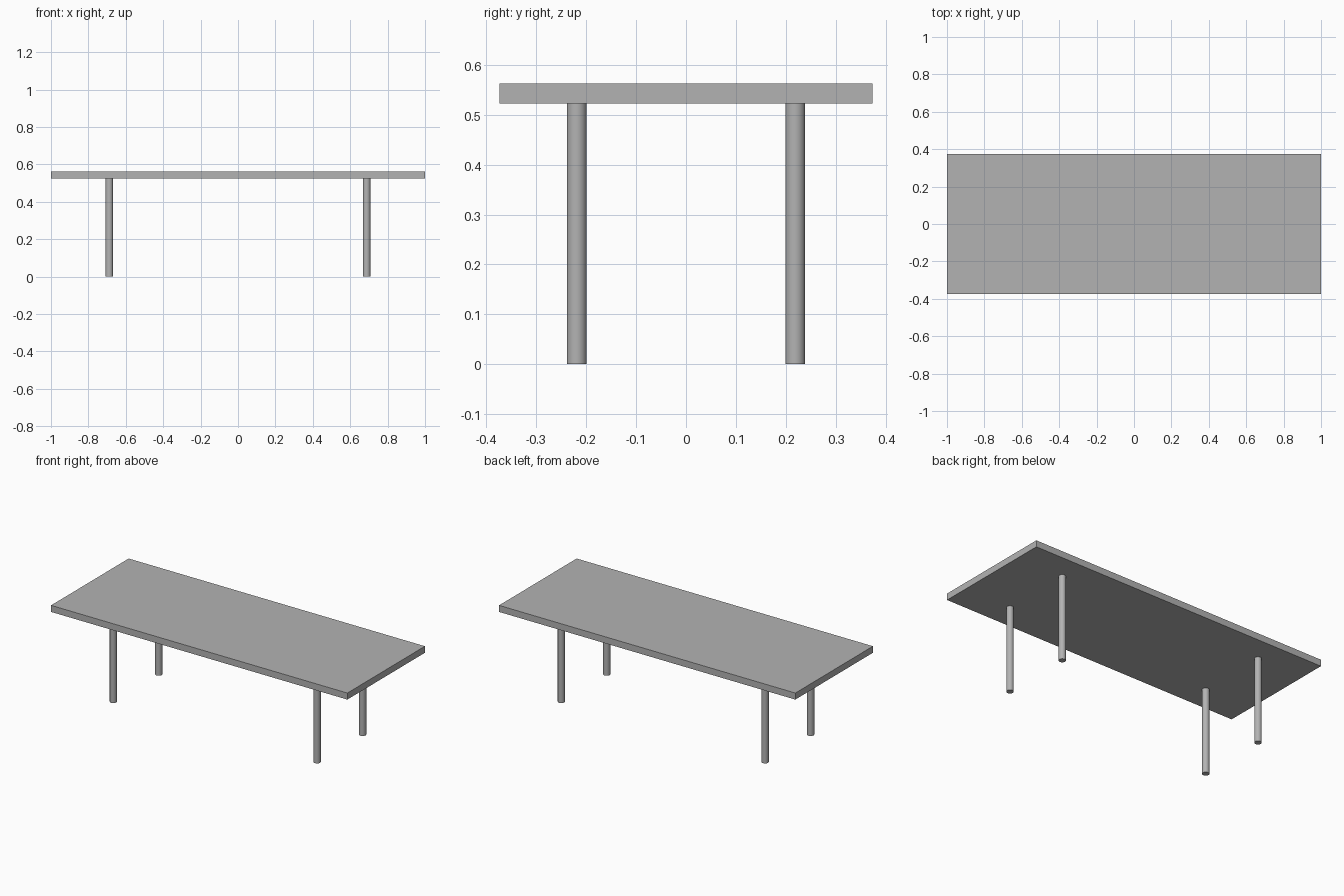
import bpy

if "Cube" in bpy.data.objects:
    bpy.data.objects.remove(bpy.data.objects["Cube"])

HALF_X, HALF_Y = 1.0, 0.374
TOP_Z, UNDER_Z = 0.563, 0.523
LEG_X, LEG_Y, LEG_R = 0.688, 0.219, 0.02

# Dark grey finish shared by all parts
grey = bpy.data.materials.new("dark_grey")
grey.diffuse_color = (0.45, 0.45, 0.45, 1)
grey.use_nodes = True
grey.node_tree.nodes["Principled BSDF"].inputs["Base Color"].default_value = grey.diffuse_color

# Table top slab
bpy.ops.mesh.primitive_cube_add(size=1, location=(0, 0, (TOP_Z + UNDER_Z) / 2))
top = bpy.context.object
top.name = "table_top"
top.scale = (2 * HALF_X, 2 * HALF_Y, TOP_Z - UNDER_Z)
bpy.ops.object.transform_apply(location=False, rotation=False, scale=True)
top.data.materials.append(grey)

# Four round legs
for side, sx in (("left", -1), ("right", 1)):
    for end, sy in (("front", -1), ("back", 1)):
        bpy.ops.mesh.primitive_cylinder_add(
            vertices=32, radius=LEG_R, depth=UNDER_Z,
            location=(sx * LEG_X, sy * LEG_Y, UNDER_Z / 2))
        leg = bpy.context.object
        leg.name = f"{end}_{side}_leg"
        leg.data.materials.append(grey)
        bpy.ops.object.shade_smooth_by_angle()
